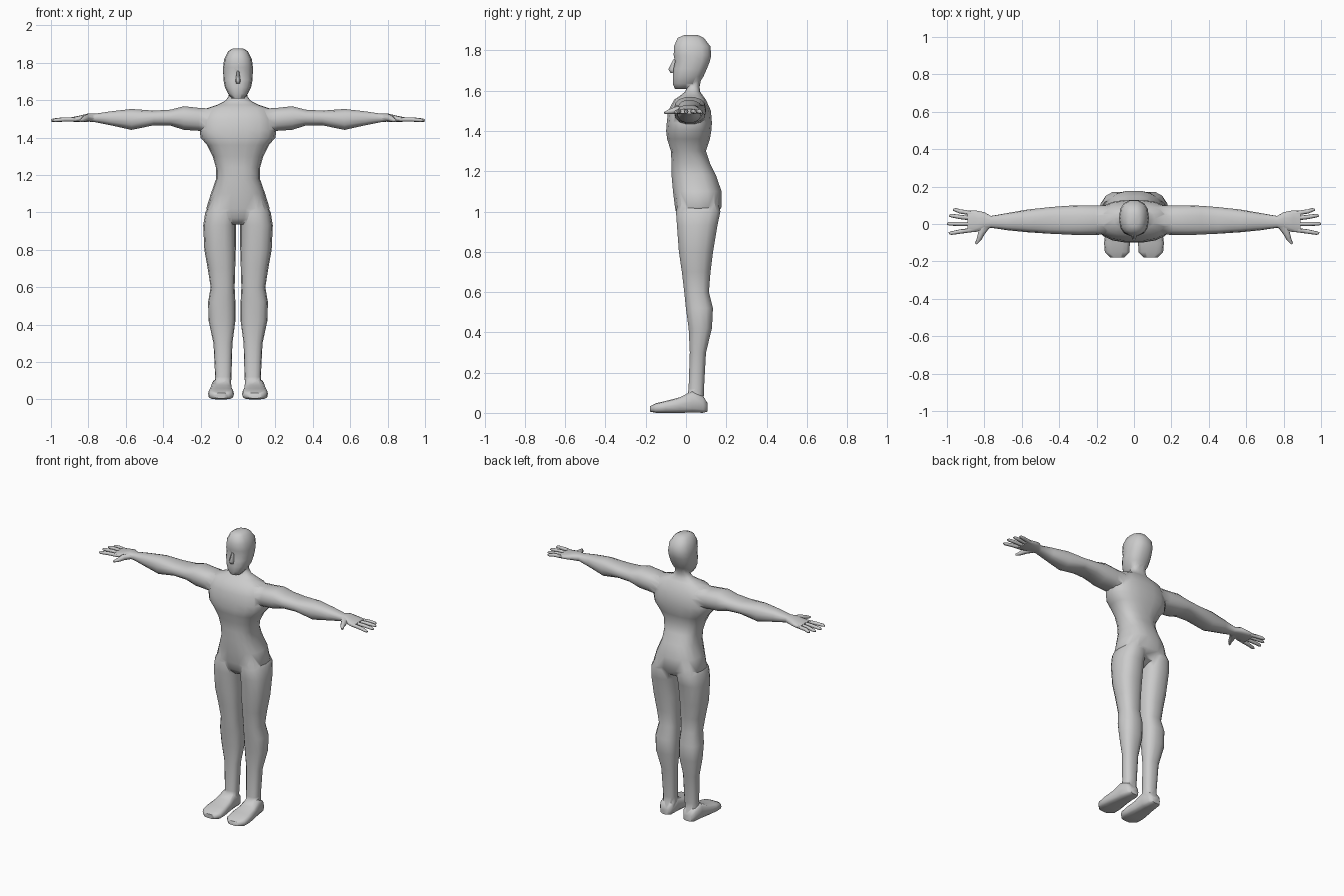
import bpy, bmesh, math
from mathutils import Vector


def finish(name, bm, mirror):
    bmesh.ops.recalc_face_normals(bm, faces=bm.faces)
    me = bpy.data.meshes.new(name)
    bm.to_mesh(me)
    bm.free()
    ob = bpy.data.objects.new(name, me)
    bpy.context.collection.objects.link(ob)
    if mirror:
        m = ob.modifiers.new("mirror", 'MIRROR')
        m.use_mirror_merge = False
    return ob


def skin(bm, rings):
    for r, s in zip(rings, rings[1:]):
        n = len(r)
        for i in range(n):
            j = (i + 1) % n
            bm.faces.new((r[i], r[j], s[j], s[i]))
    bm.faces.new(rings[0])
    bm.faces.new(rings[-1])


def loft(name, axis, sections, n=14, power=0.8, mirror=True):
    """Sections are (position, min a, max a, min b, max b) along an axis."""
    bm = bmesh.new()
    rings = []
    for t, a0, a1, b0, b1 in sections:
        ring = []
        for i in range(n):
            q = 2 * math.pi * i / n
            c, s = math.cos(q), math.sin(q)
            a = (a0 + a1) / 2 + (a1 - a0) / 2 * math.copysign(abs(c) ** power, c)
            b = (b0 + b1) / 2 + (b1 - b0) / 2 * math.copysign(abs(s) ** power, s)
            co = {'X': (t, a, b), 'Y': (a, t, b), 'Z': (a, b, t)}[axis]
            ring.append(bm.verts.new(co))
        rings.append(ring)
    skin(bm, rings)
    return finish(name, bm, mirror)


def tube(name, points, n=8):
    """Tapered tube through (x, y, z, radius) points."""
    bm = bmesh.new()
    d = Vector(points[-1][:3]) - Vector(points[0][:3])
    side = d.cross(Vector((0, 0, 1))).normalized()
    up = side.cross(d).normalized()
    rings = []
    for x, y, z, r in points:
        rings.append([bm.verts.new(Vector((x, y, z))
                      + side * r * math.cos(2 * math.pi * i / n)
                      + up * r * math.sin(2 * math.pi * i / n)) for i in range(n)])
    skin(bm, rings)
    return finish(name, bm, True)


# Torso with neck
def sym(rows):
    return [(z, -h, h, f, b) for z, h, f, b in rows]


body = loft("body", 'Z', sym([
    (1.68, .045, .0, .08), (1.62, .05, .005, .068), (1.595, .07, -.005, .07),
    (1.575, .11, -.03, .085), (1.555, .17, -.06, .10), (1.50, .20, -.09, .125),
    (1.44, .205, -.097, .13), (1.40, .20, -.10, .127), (1.36, .165, -.095, .12),
    (1.30, .135, -.076, .10), (1.24, .118, -.073, .12), (1.18, .117, -.073, .15),
    (1.10, .145, -.066, .178), (1.02, .17, -.056, .177), (.97, .13, -.045, .14),
    (.935, .04, -.02, .07)]), n=18, mirror=False)

parts = []

# Head
parts.append(loft("head", 'Z', sym([
    (1.876, .028, -.01, .06), (1.862, .052, -.043, .09), (1.82, .074, -.062, .123),
    (1.775, .08, -.063, .127), (1.745, .079, -.056, .12), (1.71, .078, -.064, .106),
    (1.67, .07, -.066, .088), (1.635, .053, -.067, .065), (1.608, .032, -.056, .03)]),
    mirror=False))

# Nose
parts.append(loft("nose", 'Z', sym([
    (1.755, .007, -.063, -.03), (1.705, .014, -.088, -.03),
    (1.688, .012, -.076, -.03)]), n=8, mirror=False))

# Legs
parts.append(loft("leg", 'Z', [
    (1.08, .03, .13, -.03, .15), (1.0, .004, .175, -.052, .173),
    (.93, .012, .186, -.047, .158), (.80, .012, .18, -.037, .136),
    (.70, .015, .162, -.022, .123), (.60, .018, .146, -.010, .115),
    (.52, .014, .16, -.002, .135), (.42, .014, .157, .012, .13),
    (.30, .03, .131, .018, .10), (.12, .035, .122, .012, .09),
    (.05, .04, .125, .0, .088)]))

# Feet
parts.append(loft("foot", 'Y', [
    (.106, .055, .115, .006, .05), (.085, .04, .132, 0, .085), (.03, .034, .142, 0, .11),
    (-.03, .03, .151, 0, .078), (-.10, .022, .16, 0, .06), (-.15, .024, .156, 0, .048),
    (-.178, .05, .128, .006, .034)], power=.6))

# Arms
parts.append(loft("arm", 'X', [
    (.12, -.05, .10, 1.425, 1.555), (.21, -.06, .10, 1.435, 1.56),
    (.29, -.06, .10, 1.44, 1.569), (.36, -.056, .097, 1.463, 1.55),
    (.45, -.052, .09, 1.465, 1.545), (.57, -.044, .077, 1.44, 1.554),
    (.68, -.033, .058, 1.465, 1.541), (.765, -.02, .043, 1.482, 1.528),
    (.80, -.028, .063, 1.485, 1.53), (.85, -.044, .073, 1.483, 1.517),
    (.89, -.044, .071, 1.485, 1.509)]))

# Fingers and thumb
for y0, y1, tip in [(-.032, -.049, .99), (.0, .001, 1.0), (.03, .045, .988), (.058, .076, .967)]:
    parts.append(tube("finger", [
        (.865, y0, 1.497, .0115), (.93, (y0 + y1) / 2, 1.497, .0115),
        (tip - .012, y1, 1.493, .0095), (tip, y1, 1.491, .005)]))
parts.append(tube("thumb", [
    (.785, -.005, 1.505, .02), (.815, -.045, 1.503, .019),
    (.828, -.08, 1.496, .013), (.845, -.106, 1.49, .006)]))

# Fuse the parts into one skin
bpy.context.view_layer.objects.active = body
for p in parts:
    m = body.modifiers.new("fuse", 'BOOLEAN')
    m.operation = 'UNION'
    m.solver = 'EXACT'
    m.object = p
    bpy.ops.object.modifier_apply(modifier=m.name)
    bpy.data.objects.remove(p)

bpy.ops.object.select_all(action='DESELECT')
body.select_set(True)
bpy.ops.object.shade_smooth_by_angle(angle=math.radians(60))
